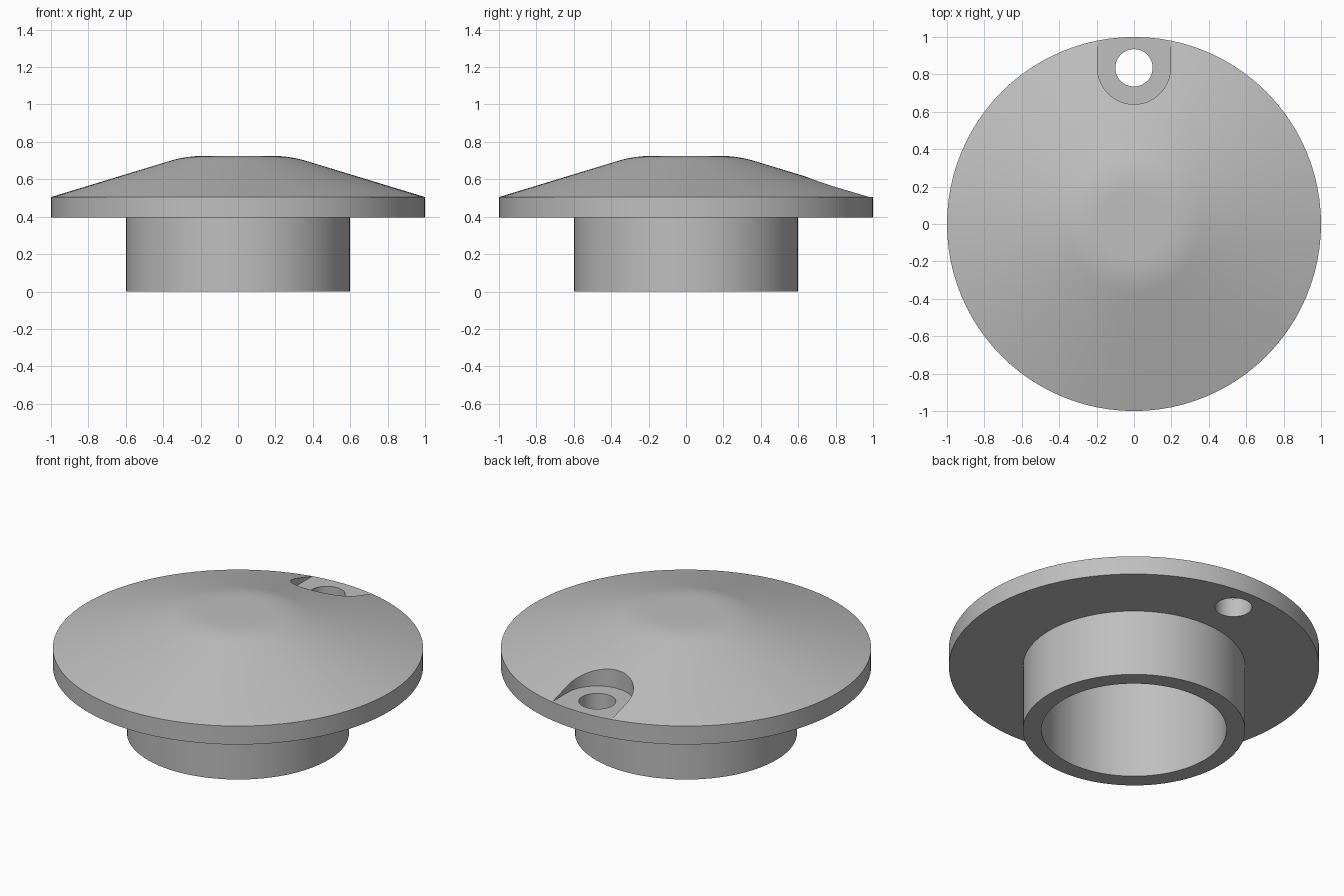
import bpy, bmesh, math
from mathutils import Matrix, Vector

cube = bpy.data.objects.get("Cube")
if cube:
    bpy.data.objects.remove(cube, do_unlink=True)

# Single grey finish
grey = bpy.data.materials.new("plain grey")
grey.use_nodes = True
colour = (0.52, 0.52, 0.52, 1)
grey.diffuse_color = colour
grey.node_tree.nodes["Principled BSDF"].inputs["Base Color"].default_value = colour


def add_object(name, bm):
    bmesh.ops.recalc_face_normals(bm, faces=bm.faces)
    mesh = bpy.data.meshes.new(name)
    bm.to_mesh(mesh)
    bm.free()
    mesh.materials.append(grey)
    obj = bpy.data.objects.new(name, mesh)
    bpy.context.collection.objects.link(obj)
    return obj


def lathe(name, profile, steps=96):
    bm = bmesh.new()
    verts = [bm.verts.new((r, 0, z)) for r, z in profile]
    edges = [bm.edges.new(pair) for pair in zip(verts, verts[1:])]
    bmesh.ops.spin(bm, geom=verts + edges, cent=(0, 0, 0), axis=(0, 0, 1),
                   angle=math.tau, steps=steps)
    bmesh.ops.remove_doubles(bm, verts=bm.verts, dist=1e-5)
    return add_object(name, bm)


def prism(name, outline, low, high, matrix):
    bm = bmesh.new()
    face = bm.faces.new([bm.verts.new((x, y, low)) for x, y in outline])
    top = bmesh.ops.extrude_face_region(bm, geom=[face])["geom"]
    bmesh.ops.translate(bm, vec=Vector((0, 0, high - low)),
                        verts=[v for v in top if isinstance(v, bmesh.types.BMVert)])
    bm.transform(matrix)
    return add_object(name, bm)


def arc(radius, start, end, count):
    angles = [start + (end - start) * i / count for i in range(count + 1)]
    return [(radius * math.cos(a), MOUNT_R + radius * math.sin(a)) for a in angles]


# Flange with shallow conical cap, blended crown and hollow collar
RIM_R, RIM_LOW, RIM_TOP = 1.0, 0.395, 0.505
CROWN_TOP, MOUNT_R = 0.725, 0.835
COLLAR_R, BORE_R, BORE_TOP = 0.6, 0.5, 0.6
BLEND_R, FLAT_R, SLOPE = 0.36, 0.18, 0.304
blend_z = RIM_TOP + SLOPE * (RIM_R - BLEND_R)
corner = Vector((RIM_R - (CROWN_TOP - RIM_TOP) / SLOPE, CROWN_TOP))
start, end = Vector((BLEND_R, blend_z)), Vector((FLAT_R, CROWN_TOP))
crown = [tuple(start * (1 - t) ** 2 + corner * 2 * t * (1 - t) + end * t * t)
         for t in (i / 8 for i in range(9))]
cap = lathe("flanged_cap", [
    (0, BORE_TOP), (BORE_R, BORE_TOP), (BORE_R, 0), (COLLAR_R, 0),
    (COLLAR_R, RIM_LOW), (RIM_R, RIM_LOW), (RIM_R, RIM_TOP),
    *crown, (0, CROWN_TOP)])

# Three screw seats, each an open-ended pocket with a through hole
pocket = [(0.195, 1.2)] + arc(0.195, 0, -math.pi, 32) + [(-0.195, 1.2)]
hole = arc(0.1, 0, math.tau, 40)[:-1]
for i in range(3):
    turn = Matrix.Rotation(i * math.tau / 3, 4, "Z")
    for cutter in (prism("pocket_cutter", pocket, RIM_TOP + 0.001, 1, turn),
                   prism("hole_cutter", hole, 0.2, 0.9, turn)):
        cutter.hide_render = True
        cutter.hide_set(True)
        cut = cap.modifiers.new(cutter.name, "BOOLEAN")
        cut.operation, cut.solver, cut.object = "DIFFERENCE", "EXACT", cutter

# Bake the cuts, drop the cutters and shade
bpy.context.view_layer.update()
baked = bpy.data.meshes.new_from_object(
    cap.evaluated_get(bpy.context.evaluated_depsgraph_get()))
cap.modifiers.clear()
cap.data = baked
for obj in list(bpy.data.objects):
    if "_cutter" in obj.name:
        bpy.data.objects.remove(obj, do_unlink=True)
bpy.context.view_layer.objects.active = cap
cap.select_set(True)
bpy.ops.object.shade_smooth_by_angle(angle=math.radians(14))
